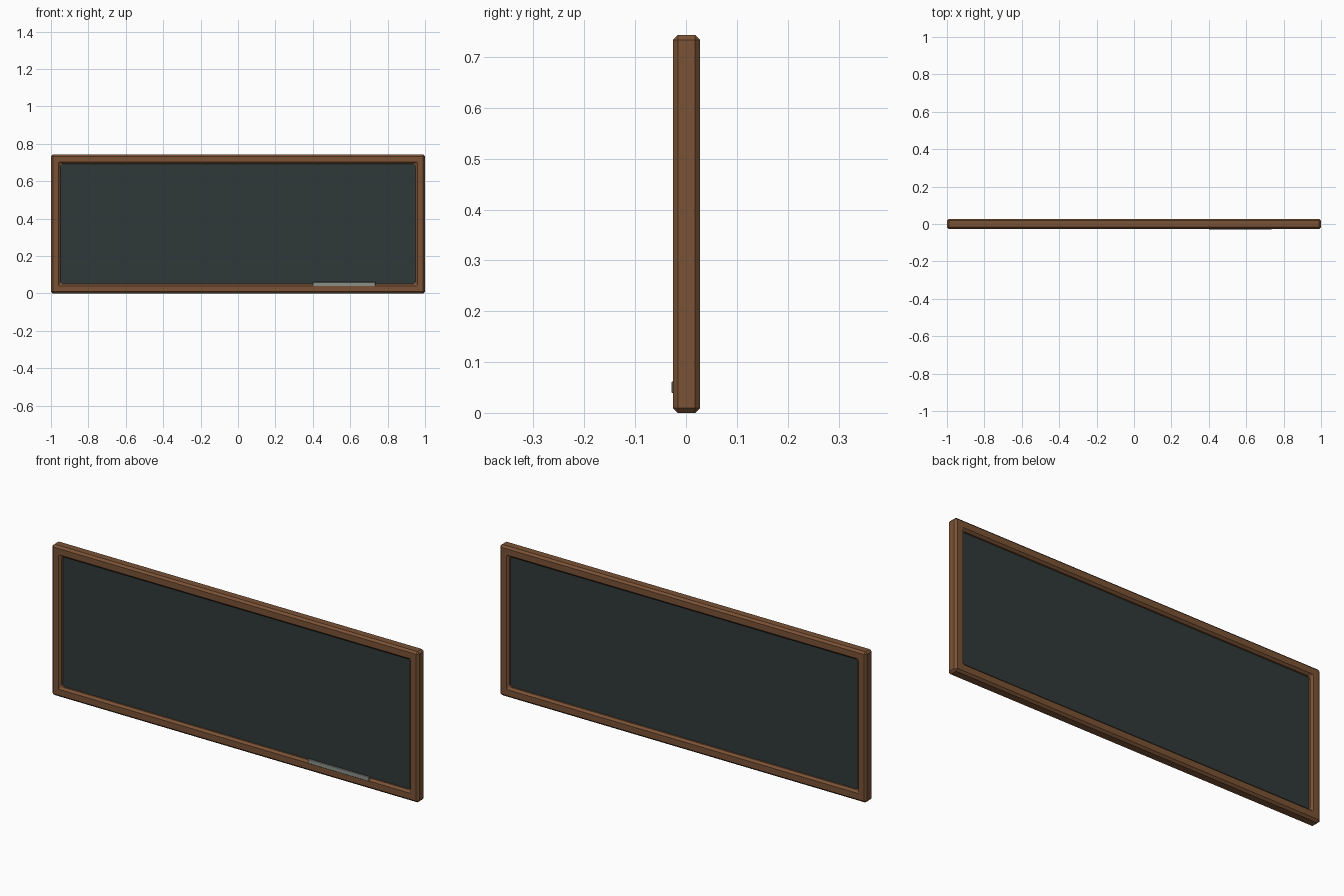
import bpy
import bmesh

cube = bpy.data.objects.get("Cube")
if cube:
    bpy.data.objects.remove(cube, do_unlink=True)

HEIGHT = 0.743
RAIL = 0.05
FRONT, BACK = -0.026, 0.028


def material(name, color):
    mat = bpy.data.materials.new(name)
    mat.use_nodes = True
    mat.diffuse_color = (*color, 1)
    mat.node_tree.nodes["Principled BSDF"].inputs["Base Color"].default_value = (*color, 1)
    return mat


def make_object(name, bm, mat, bevel=0):
    bmesh.ops.recalc_face_normals(bm, faces=bm.faces)
    mesh = bpy.data.meshes.new(name)
    bm.to_mesh(mesh)
    bm.free()
    mesh.materials.append(mat)
    obj = bpy.data.objects.new(name, mesh)
    bpy.context.collection.objects.link(obj)
    if bevel:
        mod = obj.modifiers.new("Chamfer", "BEVEL")
        mod.width = bevel
        mod.segments = 1
        mod.limit_method = "ANGLE"
    return obj


def box(name, low, high, mat, bevel=0):
    bm = bmesh.new()
    bmesh.ops.create_cube(bm, size=1)
    for v in bm.verts:
        v.co = [(a + b) / 2 + c * (b - a) for a, b, c in zip(low, high, v.co)]
    return make_object(name, bm, mat, bevel)


def rectangle(bm, inset, y):
    x, low, high = 1 - inset, inset, HEIGHT - inset
    return [bm.verts.new((px, y, pz)) for px, pz in
            ((-x, low), (x, low), (x, high), (-x, high))]


wood = material("brown wood", (0.195, 0.085, 0.036))
slate = material("dark slate", (0.030, 0.041, 0.040))
metal = material("grey metal", (0.26, 0.28, 0.25))

# Chamfered wooden frame: four loops joined into a closed ring
bm = bmesh.new()
loops = [rectangle(bm, inset, y) for inset, y in
         ((0, FRONT), (RAIL, FRONT), (RAIL, BACK), (0, BACK))]
for a, b in zip(loops, loops[1:] + loops[:1]):
    for i in range(4):
        j = (i + 1) % 4
        bm.faces.new((a[i], a[j], b[j], b[i]))
make_object("frame", bm, wood, 0.01)

# Writing surface recessed on both sides
edge = RAIL - 0.01
box("board", (edge - 1, -0.008, edge), (1 - edge, 0.010, HEIGHT - edge), slate)

# Small plate on the lower rail
box("rail_plate", (0.40, -0.029, 0.039), (0.735, -0.021, 0.062), metal, 0.002)
